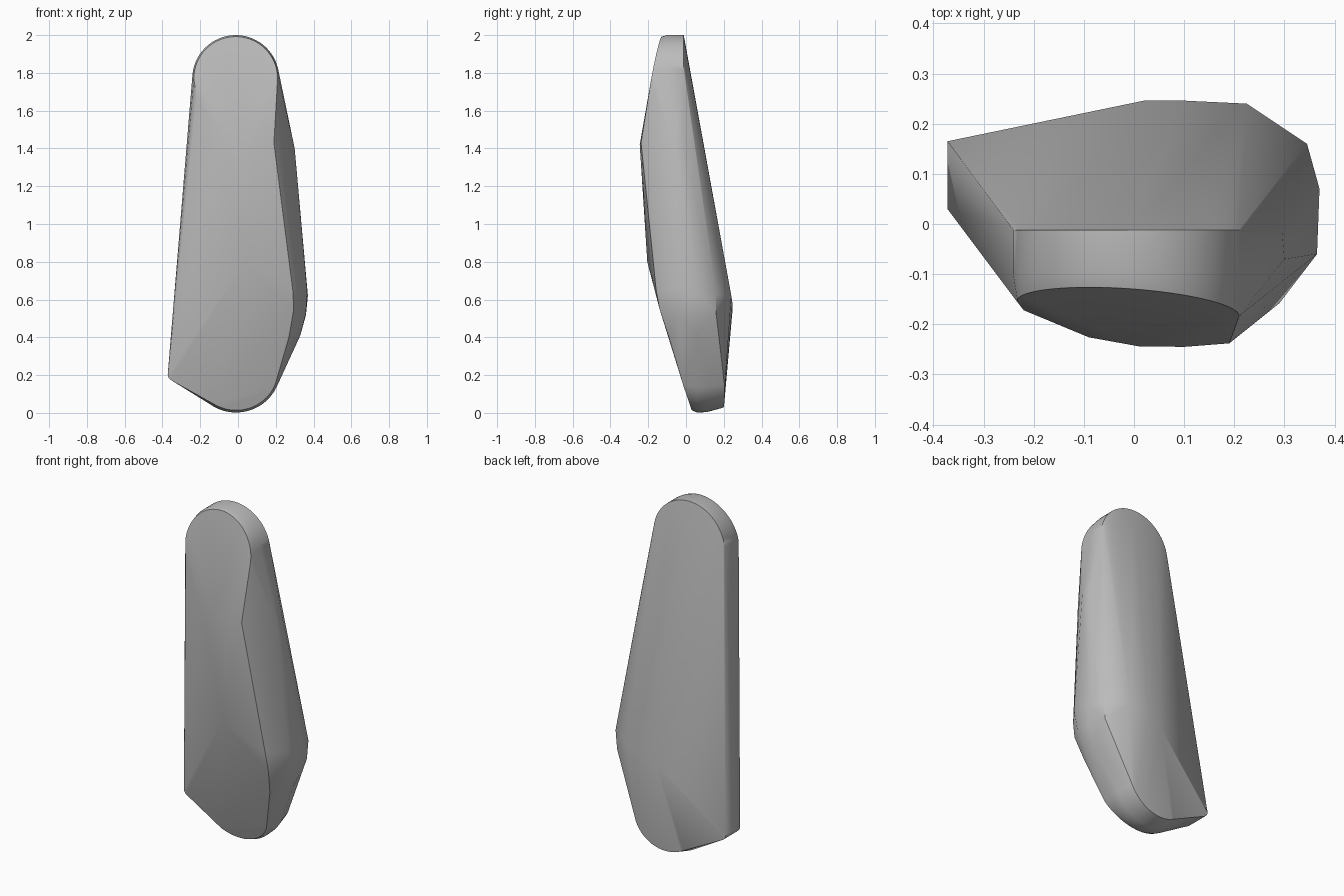
import bpy
import bmesh
from math import sin, cos, radians

default_cube = bpy.data.objects.get("Cube")
if default_cube:
    bpy.data.objects.remove(default_cube, do_unlink=True)


def arc(center_x, center_z, radius, start, end, steps, depth):
    """Points along an upright arc; depth gives y from x and z."""
    points = []
    for i in range(steps + 1):
        angle = radians(start + (end - start) * i / steps)
        x = center_x + radius * cos(angle)
        z = center_z + radius * sin(angle)
        points.append((x, depth(x, z), z))
    return points


def front_cap_depth(x, z):
    return -0.13 - 0.067 * x - 0.18 * (1.99 - z)


def front_toe_depth(x, z):
    return 0.035 - 0.34 * z


def back_toe_depth(x, z):
    return 0.2 + 0.06 * x - 0.05 * z


points = []

# Rounded upper end: front rim, widest rim and back rim
points += arc(-0.012, 1.77, 0.222, 0, 180, 32, front_cap_depth)
points += arc(-0.012, 1.77, 0.23, 0, 180, 32, lambda x, z: -0.1)
points += arc(-0.012, 1.77, 0.23, 0, 180, 32, lambda x, z: -0.012)

# Rounded lower end: front rim, widest rim and back rim
points += arc(-0.01, 0.24, 0.226, 240, 335, 20, front_toe_depth)
points += arc(-0.01, 0.24, 0.238, 240, 335, 20, lambda x, z: 0.06)
points += arc(-0.01, 0.24, 0.236, 240, 335, 20, lambda x, z: 0.11)
points += arc(-0.01, 0.24, 0.212, 240, 335, 20, back_toe_depth)

# Front ridge below the upper cap
points += [(-0.22, -0.172, 1.68), (-0.09, -0.226, 1.47), (0.01, -0.244, 1.42),
           (0.1, -0.245, 1.42), (0.19, -0.238, 1.43)]

# Front crest and bulging right shoulder
points += [(0.04, -0.205, 0.8), (0.29, -0.158, 0.65), (0.295, -0.14, 0.55),
           (0.27, -0.09, 0.4)]

# Outer side
points += [(0.3, -0.07, 1.4), (0.295, -0.01, 1.4),
           (0.365, -0.06, 0.66), (0.37, 0.07, 0.62), (0.36, 0.05, 0.52),
           (0.33, 0.05, 0.41), (0.36, -0.04, 0.53)]

# Back bulge
points += [(0.345, 0.16, 0.63), (0.335, 0.16, 0.52), (0.225, 0.24, 0.62),
           (0.1, 0.246, 0.58), (0.02, 0.246, 0.54)]

# Straight side with a softened lower corner
for depth in (0.03, 0.165):
    points += arc(-0.335, 0.205, 0.037, 180, 240, 6, lambda x, z: depth)

# Skin the rims as one solid body
bm = bmesh.new()
for point in points:
    bm.verts.new(point)
result = bmesh.ops.convex_hull(bm, input=bm.verts[:])
loose = [v for v in bm.verts if not v.link_faces]
bmesh.ops.delete(bm, geom=loose, context="VERTS")
bmesh.ops.dissolve_limit(bm, angle_limit=radians(1), verts=bm.verts[:], edges=bm.edges[:])
bmesh.ops.recalc_face_normals(bm, faces=bm.faces[:])

mesh = bpy.data.meshes.new("rounded_body")
bm.to_mesh(mesh)
bm.free()
body = bpy.data.objects.new("rounded_body", mesh)
bpy.context.collection.objects.link(body)

# Plain grey finish
grey = bpy.data.materials.new("plain_grey")
grey.use_nodes = True
colour = (0.5, 0.5, 0.5, 1)
grey.diffuse_color = colour
grey.node_tree.nodes["Principled BSDF"].inputs["Base Color"].default_value = colour
mesh.materials.append(grey)

# Smooth shading with crisp rims
bpy.ops.object.select_all(action="DESELECT")
body.select_set(True)
bpy.context.view_layer.objects.active = body
bpy.ops.object.shade_smooth_by_angle(angle=radians(32))
